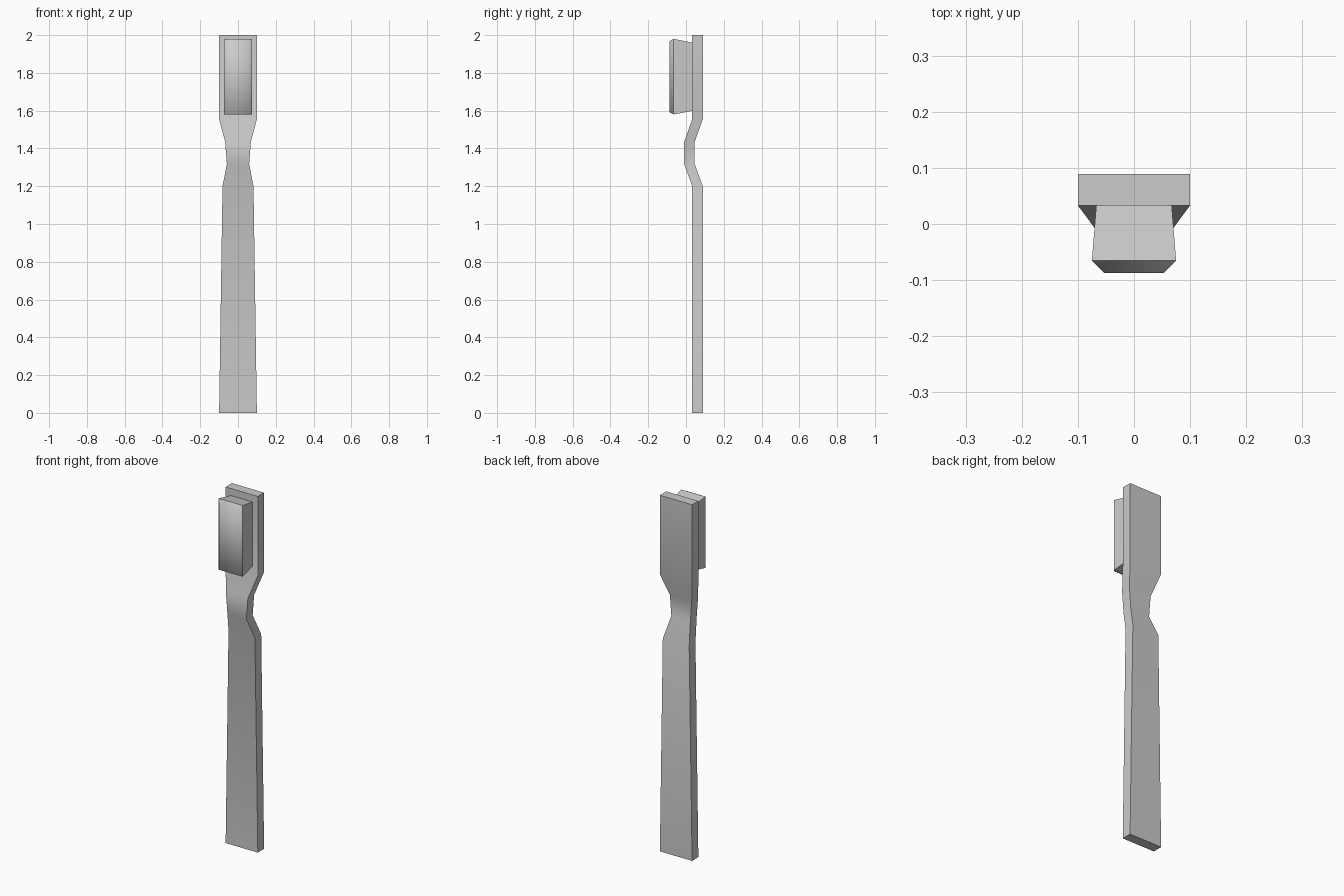
import bpy
import bmesh

cube = bpy.data.objects.get("Cube")
if cube:
    bpy.data.objects.remove(cube, do_unlink=True)

grey = bpy.data.materials.new("plain_grey")
grey.use_nodes = True
grey.diffuse_color = (0.6, 0.6, 0.6, 1)
grey.node_tree.nodes["Principled BSDF"].inputs["Base Color"].default_value = (0.6, 0.6, 0.6, 1)


def loft(name, rings, sharp_rule):
    """Skin a stack of four-cornered rings, cap both ends, and mark sharp edges."""
    bm = bmesh.new()
    loops = [[bm.verts.new(p) for p in ring] for ring in rings]
    for a, b in zip(loops, loops[1:]):
        for i in range(4):
            j = (i + 1) % 4
            bm.faces.new((a[i], a[j], b[j], b[i]))
    bm.faces.new(loops[0])
    bm.faces.new(loops[-1])
    bmesh.ops.recalc_face_normals(bm, faces=bm.faces[:])
    for f in bm.faces:
        f.smooth = True
    for e in bm.edges:
        e.smooth = not sharp_rule(e)
    mesh = bpy.data.meshes.new(name)
    bm.to_mesh(mesh)
    bm.free()
    mesh.materials.append(grey)
    obj = bpy.data.objects.new(name, mesh)
    bpy.context.scene.collection.objects.link(obj)
    return obj


# Handle: height, half width, front depth of each cross-section
THICK = 0.056
sections = [(0, 0.1, 0.033), (1.2, 0.082, 0.033), (1.317, 0.059, -0.01),
            (1.434, 0.068, -0.01), (1.555, 0.1, 0.033), (2, 0.1, 0.033)]
loft("handle",
     [[(-w, y, z), (w, y, z), (w, y + THICK, z), (-w, y + THICK, z)] for z, w, y in sections],
     lambda e: e.calc_face_angle(0) > 0.6)

# Bristle block: depth, half width, half height; flared sides and a bevelled tip
RIM = -0.065
MID = 1.78
steps = [(0.036, 0.067, 0.18), (RIM, 0.075, 0.2), (-0.087, 0.053, 0.188)]
loft("bristles",
     [[(-w, y, MID - h), (w, y, MID - h), (w, y, MID + h), (-w, y, MID + h)] for y, w, h in steps],
     lambda e: all(v.co.y > RIM - 0.001 for v in e.verts))
